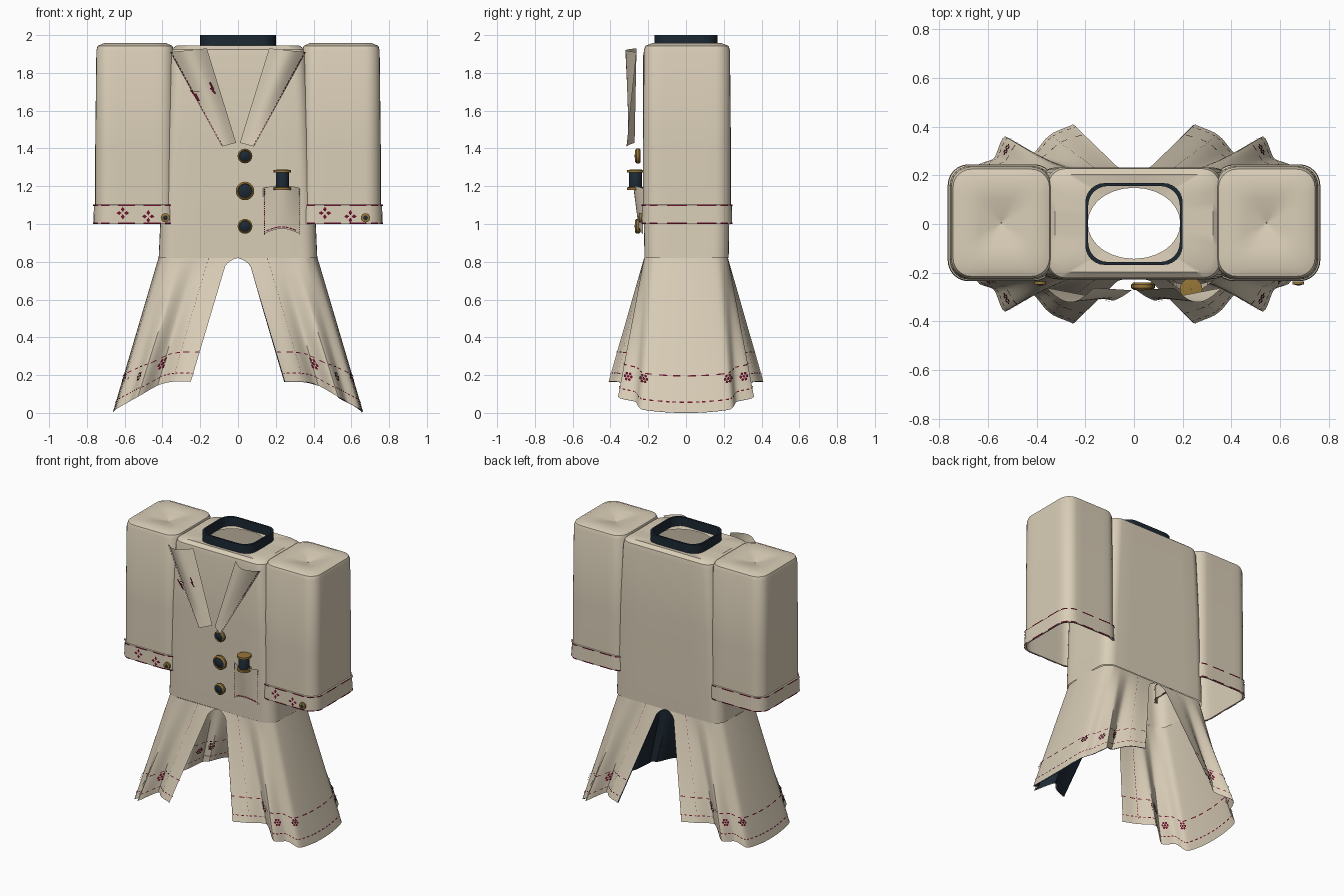
import bpy, math
from mathutils import Vector as V

if "Cube" in bpy.data.objects:
    bpy.data.objects.remove(bpy.data.objects["Cube"])


def material(name, rgb):
    m = bpy.data.materials.new(name)
    m.diffuse_color = (*rgb, 1)
    m.use_nodes = True
    m.node_tree.nodes["Principled BSDF"].inputs["Base Color"].default_value = m.diffuse_color
    return m


CREAM = material("cream cloth", (0.70, 0.615, 0.475))
NAVY = material("navy lining", (0.012, 0.022, 0.034))
GOLD = material("old gold", (0.30, 0.18, 0.04))
RED = material("maroon thread", (0.15, 0.006, 0.025))


def mesh(name, verts, faces, mat, smooth=True):
    me = bpy.data.meshes.new(name)
    me.from_pydata([tuple(v) for v in verts], [], faces)
    me.materials.append(mat)
    ob = bpy.data.objects.new(name, me)
    bpy.context.collection.objects.link(ob)
    if smooth:
        bpy.context.view_layer.objects.active = ob
        ob.select_set(True)
        bpy.ops.object.shade_smooth_by_angle(angle=math.radians(40))
        ob.select_set(False)
    return ob


def ring(cx, cy, hx, hy, r, z, k=6):
    """Counter-clockwise rounded rectangle with evenly split sides."""
    corners = []
    for i, (sx, sy) in enumerate(((1, 1), (-1, 1), (-1, -1), (1, -1))):
        corners.append([V((cx + sx * (hx - r) + r * math.cos((i + j / k) * math.pi / 2),
                           cy + sy * (hy - r) + r * math.sin((i + j / k) * math.pi / 2), z))
                        for j in range(k + 1)])
    pts = []
    for i in range(4):
        a, b = corners[i][-1], corners[(i + 1) % 4][0]
        pts += corners[i] + [a.lerp(b, j / k) for j in range(1, k)]
    return pts


def loft(name, rings, mat, close=False):
    n, m = len(rings[0]), len(rings)
    faces = [(i * n + j, i * n + (j + 1) % n, (i + 1) % m * n + (j + 1) % n, (i + 1) % m * n + j)
             for i in range(m if close else m - 1) for j in range(n)]
    return mesh(name, [p for r in rings for p in r], faces, mat)


def grid(name, rows, mat, flip=False):
    n = len(rows[0])
    faces = [(i * n + j, i * n + j + 1, (i + 1) * n + j + 1, (i + 1) * n + j)
             for i in range(len(rows) - 1) for j in range(n - 1)]
    return mesh(name, [p for r in rows for p in r], [f[::-1] if flip else f for f in faces], mat)


def plates(name, polys, mat=RED):
    verts, faces = [], []
    for p in polys:
        faces.append(tuple(range(len(verts), len(verts) + len(p))))
        verts += p
    mesh(name, verts, faces, mat, False)


def disc(c, a, b, r, n=8):
    return [c + a * r * math.cos(i * math.tau / n) + b * r * math.sin(i * math.tau / n) for i in range(n)]


def turned(name, prof, loc, axis, mat, n=20):
    """Profile of (radius, height) spun about y or z."""
    rings = []
    for r, h in prof:
        c = [(r * math.cos(i * math.tau / n), r * math.sin(i * math.tau / n)) for i in range(n)]
        rings.append([V(loc) + (V((x, -h, y)) if axis == 'Y' else V((x, y, h))) for x, y in c])
    loft(name, rings, mat)


def dashes(a, b, n, w, side, duty=0.6):
    a, b, s = V(a), V(b), V(side) * w
    return [[a.lerp(b, i / n) - s, a.lerp(b, (i + duty) / n) - s,
             a.lerp(b, (i + duty) / n) + s, a.lerp(b, i / n) + s] for i in range(n)]


# Coat body, open at the neck and waist
body = [ring(0, 0.003, hx, hy, r, z) for hx, hy, r, z in (
    (0.42, 0.223, 0.08, 0.82), (0.412, 0.226, 0.08, 1.0), (0.385, 0.23, 0.07, 1.45),
    (0.36, 0.23, 0.07, 1.89), (0.352, 0.224, 0.07, 1.925), (0.325, 0.20, 0.07, 1.945))]
neck = []
for p in body[-1]:
    a = math.atan2(p.y / 0.2, p.x / 0.325)
    neck.append(V((0.19 * math.cos(a), 0.003 + 0.146 * math.sin(a), 1.935)))
loft("coat_body", body + [neck], CREAM)

# Standing collar
loft("collar", [ring(0, 0, 0.2 - d, 0.168 - d, 0.08, z) for d, z in
                ((0, 1.935), (0, 2.0), (0.012, 2.0), (0.012, 1.935))], NAVY, True)

# Sleeves with dimpled shoulders, cuffs and cuff decoration
for s, side in ((-1, "left"), (1, "right")):
    cx = s * 0.545
    loft(side + "_sleeve", [ring(cx, 0.005, hx, hy, r, z) for hx, hy, r, z in (
        (0.212, 0.233, 0.08, 1.01), (0.211, 0.233, 0.08, 1.4), (0.205, 0.228, 0.075, 1.92),
        (0.198, 0.22, 0.075, 1.943), (0.165, 0.185, 0.07, 1.957), (0.09, 0.10, 0.05, 1.948),
        (0.002, 0.002, 0.001, 1.92))], CREAM)
    loft(side + "_cuff", [ring(cx, 0.005, hx, hx + 0.02, 0.085, z) for hx, z in
                          ((0.211, 1.0), (0.22, 1.0), (0.218, 1.10), (0.211, 1.105))], CREAM, True)
    trim = []
    for z in (1.003, 1.098):
        lo, hi = (ring(cx, 0.005, 0.2215, 0.2415, 0.085, z + d) for d in (-0.004, 0.004))
        for j in range(len(lo)):
            if j % 3:
                k = (j + 1) % len(lo)
                trim.append([lo[j], lo[k], hi[k], hi[j]])
    for x, z in ((-0.075 - 0.01 * s, 1.058), (0.06 - 0.01 * s, 1.04)):
        c = V((cx + x, -0.24, z))
        for i in range(4):
            a = i * math.pi / 2
            u, w = V((math.cos(a), 0, math.sin(a))), V((-math.sin(a), 0, math.cos(a)))
            trim.append([c + u * 0.006, c + u * 0.019 + w * 0.01, c + u * 0.034, c + u * 0.019 - w * 0.01])
    plates(side + "_cuff_stitching", trim)
    bx = -0.385 if s < 0 else 0.675
    turned(side + "_cuff_button_rim", ((0.024, 0), (0.024, 0.012), (0.012, 0.014)), (bx, -0.236, 1.033), 'Y', GOLD)
    turned(side + "_cuff_button_centre", ((0.014, 0.012), (0.008, 0.016), (0.001, 0.016)),
           (bx, -0.236, 1.033), 'Y', NAVY)

# Curled lapels
for s, side in ((-1, "left"), (1, "right")):
    rows = []
    for i in range(9):
        t = i / 8
        a = V((0.36, -0.262, 1.91)).lerp(V((0.085, -0.315, 1.41)), t)
        b = V((0.165, -0.262, 1.93)).lerp(V((0.01, -0.272, 1.43)), t)
        bulge = 0.055 * (1 - t) + 0.004
        rows.append([a.lerp(b, j / 10) + V((0, -bulge * math.sin(math.pi * j / 10), 0)) for j in range(11)])
    rows = [[V((s * p.x, p.y, p.z)) for p in r] for r in rows]
    grid(side + "_lapel", rows, CREAM, s < 0)
    thread = dashes(rows[0][0] + V((-s * 0.006, -0.014, 0)), rows[-1][0] + V((-s * 0.006, -0.006, 0)),
                    30, 0.002, (1, 0, 0))
    if s < 0:
        for x, z, dx, dz in ((-0.25, 1.71, 0.04, -0.055), (-0.235, 1.70, 0.03, 0.0),
                             (-0.225, 1.69, 0.02, -0.04), (-0.15, 1.75, 0.02, -0.04), (-0.145, 1.72, 0.025, -0.03)):
            thread += dashes((x, -0.318, z), (x + dx, -0.318, z + dz), 1, 0.004, (1, 0, 0.5), 1)
    plates(side + "_lapel_stitching", thread)

# Front buttons
for i, (z, r) in enumerate(((1.36, 0.039), (1.175, 0.049), (0.988, 0.039))):
    loc = (0.037, -0.24, z)
    turned("button_rim_%d" % i, ((r * 0.8, 0), (r, 0.008), (r, 0.022), (r * 0.8, 0.03), (r * 0.74, 0.024)),
           loc, 'Y', GOLD)
    turned("button_centre_%d" % i, ((r * 0.8, 0.022), (r * 0.5, 0.03), (0.001, 0.032)), loc, 'Y', NAVY)
    turned("button_back_%d" % i, ((r * 0.8, 0.0), (0.001, 0.0)), loc, 'Y', NAVY)

# Pocket, bowed outward, with sagging lower edge
rows = []
for i in range(9):
    t = i / 8
    rows.append([V((0.132 + 0.2 * j / 10,
                    -0.228 - (0.022 + 0.03 * t) * math.sin(math.pi * j / 10),
                    0.945 + 0.245 * t + (0.03 - 0.015 * t) * math.sin(math.pi * j / 10))) for j in range(11)])
grid("pocket", rows, CREAM)
up, out = V((0, 0, 1)), V((0, -0.004, 0))
thread = []
for j in (0, 10):
    dx = 0.008 if j == 0 else -0.008
    off = V((dx, -0.012, 0))
    thread += dashes(rows[0][j] + off, rows[-1][j] + off, 22, 0.002, (1, 0, 0))
for j in range(1, 9):
    thread += dashes(rows[0][j] + out + up * 0.01, rows[0][j + 1] + out + up * 0.01, 1, 0.003, up, 0.8)
plates("pocket_stitching", thread)

# Thread spool in the pocket
spool = (0.235, -0.267, 1.18)
turned("spool_thread", ((0.03, 0.01), (0.035, 0.015), (0.035, 0.093), (0.03, 0.1)), spool, 'Z', NAVY)
for name, h in (("spool_bottom", 0.0), ("spool_top", 0.092)):
    turned(name, ((0.001, h), (0.046, h), (0.046, h + 0.014), (0.025, h + 0.016), (0.001, h + 0.016)),
           spool, 'Z', GOLD)

# Flared split skirt: waist and hem curves, front half mirrored to the back
TOP = [(0, -.222, .82), (.155, -.222, .82), (.23, -.222, .82), (.30, -.222, .82),
       (.36, -.215, .82), (.405, -.17, .82), (.42, -.06, .82)]
HEM = [(.195, -.41, .165), (.345, -.365, .165), (.425, -.285, .145), (.53, -.36, .085),
       (.575, -.27, .06), (.645, -.235, .02), (.662, -.08, .003)]
TOP, HEM = ([V(p) for p in c] + [V((x, -y, z)) for x, y, z in reversed(c)] for c in (TOP, HEM))


def spline(pts, k):
    i = min(max(int(k), 0), len(pts) - 2)
    f = k - i
    p1, p2 = pts[i], pts[i + 1]
    m1 = (p2 - pts[max(i - 1, 0)]) * 0.35
    m2 = (pts[min(i + 2, len(pts) - 1)] - p1) * 0.35
    return (p1 * (2 * f**3 - 3 * f**2 + 1) + m1 * (f**3 - 2 * f**2 + f)
            + p2 * (3 * f**2 - 2 * f**3) + m2 * (f**3 - f**2))


def cloth(k, t):
    p = spline(TOP, k).lerp(spline(HEM, k), t)
    p.x += 0.055 * math.sqrt(min(1, t / 0.06)) * max(0, 1 - min(k, 13 - k))
    return p


def frame(k, t):
    k, t = min(max(k, 0.02), 12.98), min(max(t, 0.02), 0.98)
    du = (cloth(k + 0.01, t) - cloth(k - 0.01, t)).normalized()
    dt = (cloth(k, t + 0.01) - cloth(k, t - 0.01)).normalized()
    return du, dt, dt.cross(du).normalized()


def lifted(k, t, off):
    return cloth(k, t) + frame(k, t)[2] * off


def skirt_trim(off):
    polys = []
    for k in (1, 12):                                   # long seams
        for i in range(30):
            t = i / 31
            polys.append([lifted(k + a, t + b, off) for a, b in
                          ((-.018, 0), (.018, 0), (.018, .019), (-.018, .019))])
    for t0, step in ((0.93, 0.25), (0.76, 0.5)):        # hem rows
        for i in range(int(13 / step)):
            k = i * step + 0.05
            polys.append([lifted(k + a, t0 + b, off) for a, b in
                          ((0, 0), (step * .55, 0), (step * .55, .008), (0, .008))])
    for k0, t0, r in ((2.15, .82, 1), (3.5, .84, .8), (5.0, .80, .8)):   # flowers
        for k in (k0, 13 - k0):
            du, dt, n = frame(k, t0)
            c = cloth(k, t0) + n * (off * 1.6)
            polys.append(disc(c, du, dt, 0.01 * r))
            for i in range(6):
                a = i * math.tau / 6
                polys.append(disc(c + (du * math.cos(a) + dt * math.sin(a)) * 0.023 * r, du, dt, 0.0105 * r, 6))
    return polys


def flip_side(rows, s):
    return [[V((s * p.x, p.y, p.z)) for p in r] for r in rows]


for s, side in ((-1, "left"), (1, "right")):
    rows = [[cloth(j / 5, (i / 24) ** 1.5) for j in range(66)] for i in range(25)]
    grid(side + "_skirt", flip_side(rows, s), CREAM, s > 0)
    plates(side + "_skirt_stitching", flip_side(skirt_trim(0.004), s))
    if s < 0:
        plates(side + "_skirt_inner_stitching", flip_side(skirt_trim(-0.004), s))
    else:
        rows = [[lifted(j / 5, (i / 24) ** 1.5, -0.006) for j in range(66)] for i in range(25)]
        grid("right_skirt_lining", rows, NAVY)
